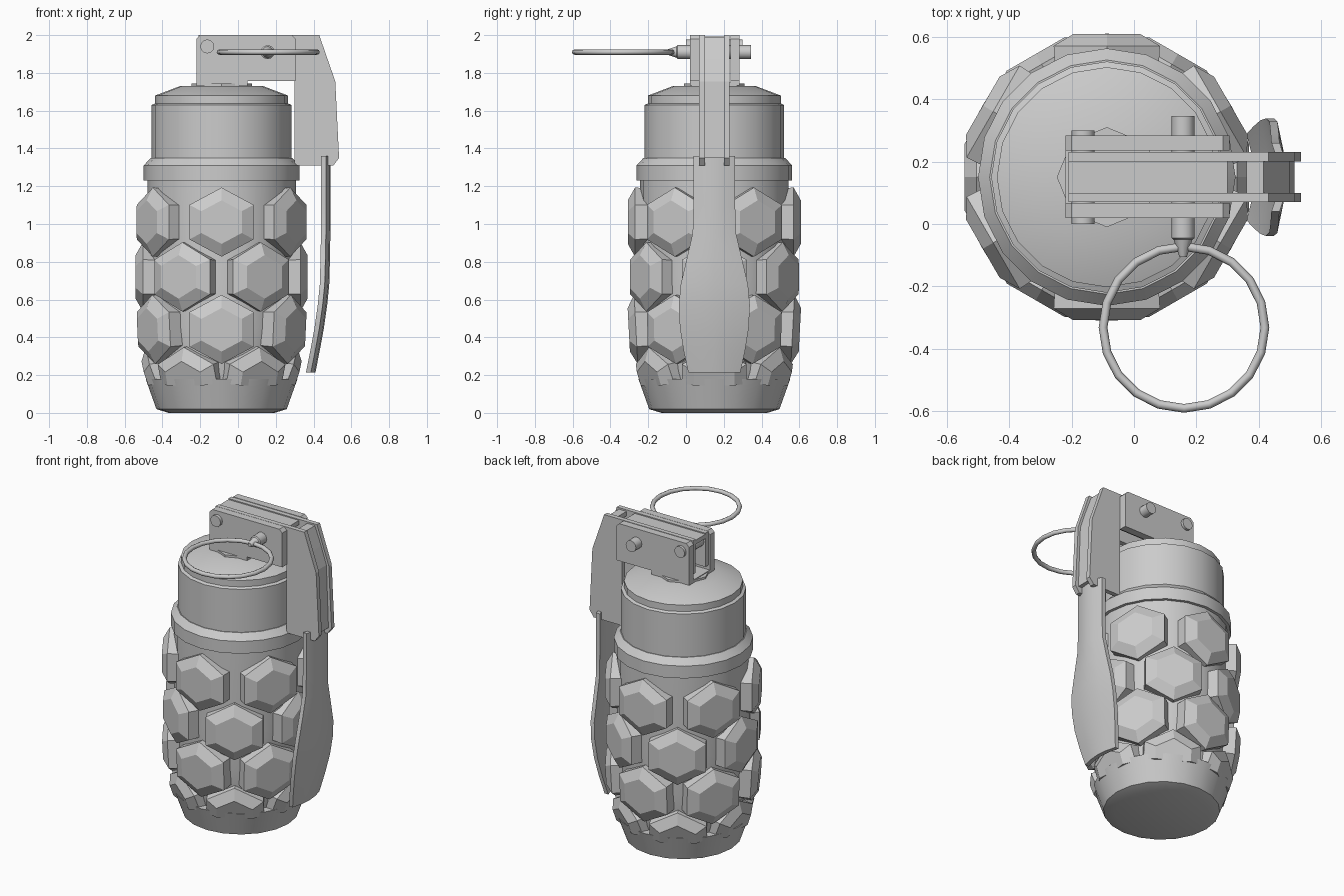
import bpy, bmesh
from math import sin, cos, pi, radians
from mathutils import Matrix, Vector

if "Cube" in bpy.data.objects:
    bpy.data.objects.remove(bpy.data.objects["Cube"])

CX, CY = -0.087, 0.15      # body axis


def finish(name, bm, smooth=None):
    bmesh.ops.recalc_face_normals(bm, faces=bm.faces)
    me = bpy.data.meshes.new(name)
    bm.to_mesh(me)
    bm.free()
    ob = bpy.data.objects.new(name, me)
    bpy.context.collection.objects.link(ob)
    if smooth:
        me.shade_smooth()
        me.set_sharp_from_angle(angle=radians(smooth))
    return ob


def loft(bm, rings, cap=True):
    """Join closed loops of points into a skin."""
    vs = [[bm.verts.new(p) for p in r] for r in rings]
    n = len(vs[0])
    for a, b in zip(vs, vs[1:]):
        for i in range(n):
            j = (i + 1) % n
            bm.faces.new((a[i], a[j], b[j], b[i]))
    if cap:
        bm.faces.new(vs[0])
        bm.faces.new(vs[-1])


def lathe(name, profile, sides=20):
    bm = bmesh.new()
    loft(bm, [[(CX + r * sin(2 * pi * i / sides), CY + r * cos(2 * pi * i / sides), z)
               for i in range(sides)] for r, z in profile])
    return finish(name, bm, 28)


def slabs(name, profile, spans):
    """Extrude an x-z outline over one or more y spans."""
    bm = bmesh.new()
    for y0, y1 in spans:
        loft(bm, [[(x, y, z) for x, z in profile] for y in (y0, y1)])
    return finish(name, bm)


def rod(name, x, z, stations, sides=12):
    bm = bmesh.new()
    loft(bm, [[(x + r * cos(2 * pi * i / sides), y, z + r * sin(2 * pi * i / sides))
               for i in range(sides)] for y, r in stations])
    return finish(name, bm, 35)


# Turned body parts
lathe("base_cup", [(.28, 0), (.345, .02), (.402, .18), (.34, .18)])
lathe("body_core", [(.34, .15), (.36, .22), (.385, .45), (.393, .72), (.393, 1.24)])
lathe("collar", [(.36, 1.23), (.412, 1.23), (.412, 1.31), (.375, 1.35), (.35, 1.35)])
lathe("cap", [(.37, 1.33), (.37, 1.63), (.352, 1.638), (.352, 1.68),
              (.22, 1.73), (.01, 1.735)])

# Hexagonal studs in staggered rows: (z, radius, tilt, angular offset)
bm = bmesh.new()
hexagon = [(0, 1), (1, .5), (1, -.5), (0, -1), (-1, -.5), (-1, .5)]
for z, r, tilt, offset in [(1.01, .458, 0, 30), (.72, .455, 0, 0),
                           (.44, .453, 3, 30), (.16, .400, 12, 0)]:
    for k in range(6):
        m = (Matrix.Translation((CX, CY, z))
             @ Matrix.Rotation(radians(offset + 60 * k), 4, 'Z')
             @ Matrix.Translation((r, 0, 0))
             @ Matrix.Rotation(radians(tilt), 4, 'Y'))
        rings = []
        for depth, s in [(-.125, .97), (-.038, 1), (0, .63)]:
            ring = [m @ Vector((depth, .17 * s * a, .183 * s * b)) for a, b in hexagon]
            for p in ring:
                p.z = max(p.z, .165 - .01 * len(rings))
            rings.append(ring)
        loft(bm, rings)
finish("hex_studs", bm)

# Bracket on top of the cap
plate = [(-.22, 1.732), (.05, 1.732), (.05, 1.757), (.305, 1.757), (.305, 1.98),
         (.285, 2.0), (-.2, 2.0), (-.22, 1.98)]
slabs("bracket_cheeks", plate, [(.02, .068), (.235, .283)])
slabs("bracket_floor", [(-.22, 1.72), (.05, 1.72), (.05, 1.75), (-.22, 1.75)], [(.03, .27)])
lathe("bracket_foot", [(.16, 1.70), (.16, 1.745)], 8)

# Lever head: two side walls and a recessed web
wall = [(-.21, 1.78), (.3, 1.78), (.3, 1.31), (.505, 1.31), (.535, 1.35),
        (.515, 1.755), (.475, 1.87), (.43, 2.0), (-.21, 2.0)]
slabs("lever_walls", wall, [(.07, .1), (.2, .23)])
slabs("lever_top_web", [(-.21, 1.965), (.3, 1.965), (.3, 1.993), (-.21, 1.993)], [(.09, .21)])
slabs("lever_front_web", [(.36, 1.99), (.415, 1.99), (.46, 1.87), (.498, 1.755), (.513, 1.35),
                          (.48, 1.35), (.465, 1.755), (.43, 1.86), (.395, 1.96), (.36, 1.96)],
      [(.09, .21)])

# Spoon: curved strip, (z, outer x, half width)
bm = bmesh.new()
rings = []
for z, x, w in [(1.36, .49, .11), (1.1, .49, .11), (.95, .489, .115), (.82, .487, .145),
                (.68, .483, .178), (.57, .472, .188), (.45, .455, .182), (.33, .433, .163),
                (.215, .41, .138)]:
    us = [-1, -.5, 0, .5, 1]
    bow = [x - .024 * u * u for u in us]
    rings.append([(b, CY + w * u, z) for u, b in zip(us, bow)]
                 + [(b - .026, CY + w * u, z) for u, b in zip(us[::-1], bow[::-1])])
loft(bm, rings)
finish("lever_spoon", bm, 30)

# Pins and pull ring
rod("hinge_pin", -.163, 1.94, [(0, .037), (.3, .037)])
rod("safety_pin", .157, 1.91, [(-.105, .012), (-.05, .03), (-.045, .037), (.345, .037)])
bpy.ops.mesh.primitive_torus_add(major_segments=20, minor_segments=8, major_radius=.259,
                                 minor_radius=.014, location=(.16, -.331, 1.91))
bpy.context.object.name = "pull_ring"
bpy.ops.object.shade_smooth()
